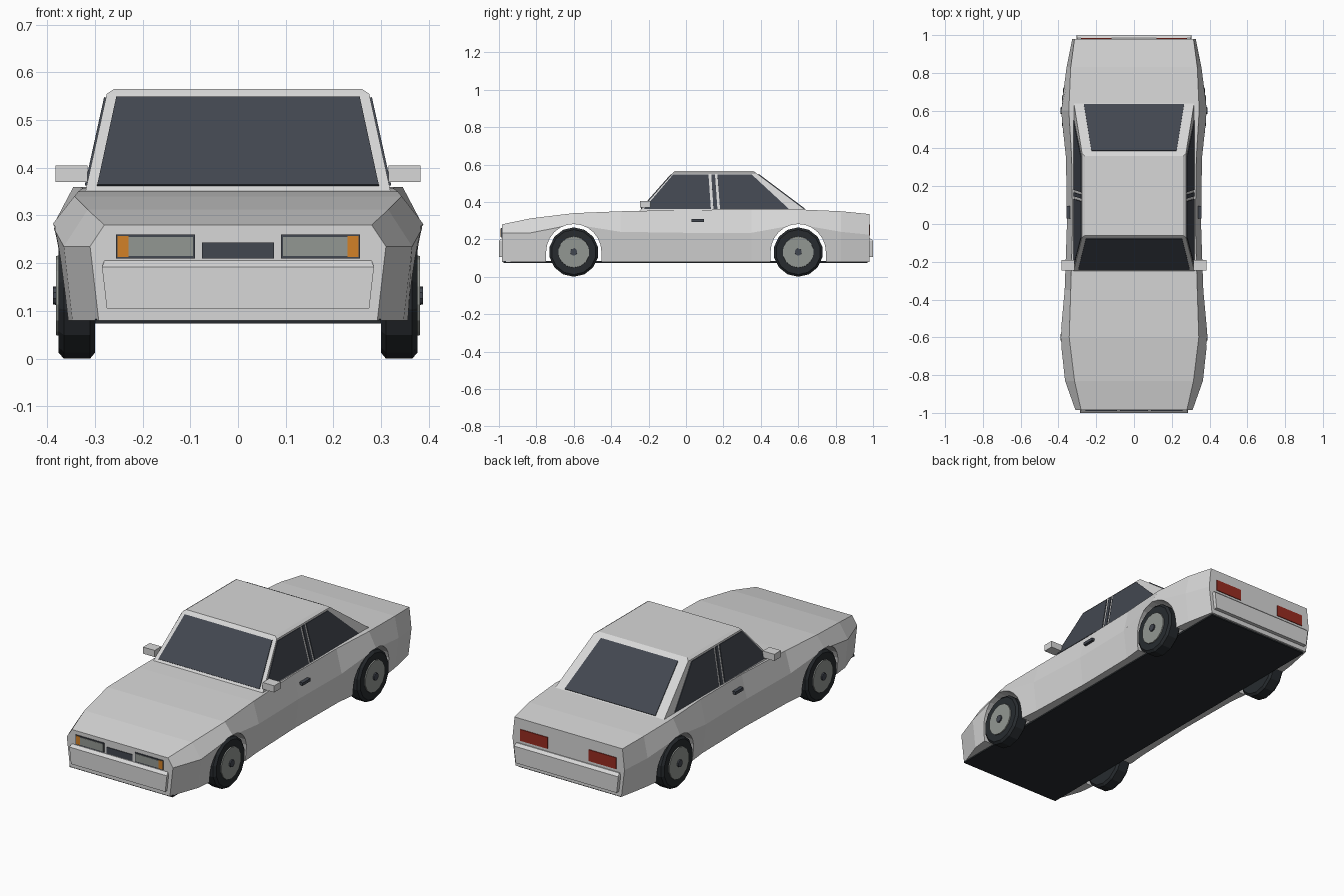
import bpy, bmesh, math
from mathutils import Vector

old = bpy.data.objects.get("Cube")
if old:
    bpy.data.objects.remove(old)


def material(name, r, g, b):
    m = bpy.data.materials.new(name)
    m.use_nodes = True
    m.diffuse_color = (r, g, b, 1)
    m.node_tree.nodes["Principled BSDF"].inputs["Base Color"].default_value = (r, g, b, 1)
    return m


PAINT = material("silver paint", 0.68, 0.68, 0.68)
GLASS = material("dark glass", 0.055, 0.063, 0.08)
RUBBER = material("black rubber", 0.02, 0.024, 0.028)
METAL = material("grey metal", 0.29, 0.31, 0.29)
ORANGE = material("orange lamp", 0.65, 0.22, 0.02)
RED = material("red lamp", 0.32, 0.025, 0.015)


def loft(name, rings, mat):
    """Skin a list of equal-length closed rings and cap both ends."""
    bm = bmesh.new()
    loops = [[bm.verts.new(p) for p in ring] for ring in rings]
    n = len(loops[0])
    for a, b in zip(loops, loops[1:]):
        for i in range(n):
            j = (i + 1) % n
            bm.faces.new((a[i], a[j], b[j], b[i]))
    bm.faces.new(loops[0])
    bm.faces.new(loops[-1])
    bmesh.ops.recalc_face_normals(bm, faces=bm.faces)
    mesh = bpy.data.meshes.new(name)
    bm.to_mesh(mesh)
    bm.free()
    mesh.materials.append(mat)
    obj = bpy.data.objects.new(name, mesh)
    bpy.context.collection.objects.link(obj)
    return obj


def plate(name, points, out, mat, thick=0.004):
    """Thin flat polygon raised from a surface in the direction out."""
    pts = [Vector(p) for p in points]
    out = Vector(out).normalized()
    return loft(name, [[p - out * 0.003 for p in pts], [p + out * thick for p in pts]], mat)


def rect(x0, x1, z0, z1, y):
    return [(x0, y, z0), (x1, y, z0), (x1, y, z1), (x0, y, z1)]


def box(name, x0, x1, y0, y1, z0, z1, mat):
    return loft(name, [rect(x0, x1, z0, z1, y0), rect(x0, x1, z0, z1, y1)], mat)


# Lower body: y, waist half-width, waist height, shoulder half-width, shoulder height
stations = [
    (-0.985, 0.31, 0.235, 0.28, 0.28),
    (-0.83, 0.365, 0.235, 0.315, 0.312),
    (-0.6, 0.39, 0.28, 0.343, 0.34),
    (-0.35, 0.367, 0.24, 0.335, 0.35),
    (0.0, 0.355, 0.235, 0.325, 0.357),
    (0.35, 0.36, 0.235, 0.33, 0.36),
    (0.6, 0.387, 0.28, 0.345, 0.36),
    (0.83, 0.357, 0.24, 0.335, 0.35),
    (0.98, 0.327, 0.225, 0.315, 0.335),
]
rings = []
for y, waist, wz, top, tz in stations:
    half = [(waist - 0.018, 0.08), (waist, wz), (top, tz)]
    rings.append([(x, y, z) for x, z in half] + [(-x, y, z) for x, z in reversed(half)])
body = loft("body", rings, PAINT)

# Wheel arches cut through the body
AXLES = (-0.6, 0.6)
WHEEL_Z = 0.132
cutters = []
for y in AXLES:
    arch = [(y + 0.148, 0.0)]
    for i in range(13):
        a = math.pi * i / 12
        arch.append((y + 0.148 * math.cos(a), WHEEL_Z + 0.15 * math.sin(a)))
    arch.append((y - 0.148, 0.0))
    cutter = loft("arch_cutter", [[(x, py, pz) for py, pz in arch] for x in (-0.5, 0.5)], PAINT)
    cutter.hide_render = True
    mod = body.modifiers.new("arch", 'BOOLEAN')
    mod.operation = 'DIFFERENCE'
    mod.solver = 'EXACT'
    mod.object = cutter
    cutters.append(cutter)
deps = bpy.context.evaluated_depsgraph_get()
cut_mesh = bpy.data.meshes.new_from_object(body.evaluated_get(deps))
body.modifiers.clear()
body.data = cut_mesh
for cutter in cutters:
    bpy.data.objects.remove(cutter)

# Floor
box("floor", -0.3, 0.3, -0.975, 0.97, 0.073, 0.083, RUBBER)


# Cabin with a slightly chamfered roof
def cabin_ring(w, y0, y1, z):
    return [(-w, y0, z), (w, y0, z), (w, y1, z), (-w, y1, z)]


loft("cabin", [cabin_ring(0.321, -0.255, 0.655, 0.345),
               cabin_ring(0.275, -0.07, 0.375, 0.555),
               cabin_ring(0.26, -0.06, 0.36, 0.565)], PAINT)


def front_y(z):
    return -0.255 + (z - 0.345) * 0.185 / 0.21


def rear_y(z):
    return 0.655 - (z - 0.345) * 0.28 / 0.21


def side_x(z):
    return 0.321 - (z - 0.345) * 0.046 / 0.21


# Windscreen and rear window
LOW, HIGH = 0.362, 0.547
for name, y_at, w0, w1, out in (("windscreen", front_y, 0.295, 0.255, (0, -0.21, 0.185)),
                                ("rear_window", rear_y, 0.265, 0.225, (0, 0.21, 0.28))):
    plate(name, [(-w0, y_at(LOW), LOW), (w0, y_at(LOW), LOW),
                 (w1, y_at(HIGH), HIGH), (-w1, y_at(HIGH), HIGH)], out, GLASS)

# Side windows: lower front, lower rear, upper rear, upper front
panes = {"front_side_window": (-0.225, 0.133, 0.12, -0.068),
         "quarter_light": (0.147, 0.168, 0.155, 0.135),
         "rear_side_window": (0.182, 0.55, 0.35, 0.168)}
for side, s in (("left", 1), ("right", -1)):
    for name, ys in panes.items():
        pts = [(s * side_x(z), y, z) for y, z in zip(ys, (LOW, LOW, HIGH, HIGH))]
        plate(side + "_" + name, pts, (s * 0.21, 0, 0.046), GLASS)

    # Mirrors and door handles
    box(side + "_mirror", s * 0.315, s * 0.383, -0.245, -0.19, 0.37, 0.405, PAINT)
    box(side + "_door_handle", s * 0.33, s * 0.357, 0.03, 0.095, 0.293, 0.308, GLASS)

    # Headlamps, indicators and tail lamps
    nose, tail = -0.985, 0.98
    plate(side + "_lamp_bezel", rect(s * 0.09, s * 0.256, 0.21, 0.26, nose), (0, -1, 0), GLASS)
    plate(side + "_headlamp", rect(s * 0.094, s * 0.23, 0.215, 0.255, nose), (0, -1, 0), METAL, 0.006)
    plate(side + "_indicator", rect(s * 0.23, s * 0.253, 0.213, 0.257, nose), (0, -1, 0), ORANGE, 0.006)
    plate(side + "_tail_lamp", rect(s * 0.12, s * 0.28, 0.22, 0.28, tail), (0, 1, 0), RED)

# Grille and bumpers
plate("grille", rect(-0.075, 0.075, 0.21, 0.243, -0.985), (0, -1, 0), GLASS)
for name, s, w in (("front_bumper", -1, 0.28), ("rear_bumper", 1, 0.3)):
    levels = ((0.105, w - 0.005, 1.0), (0.192, w + 0.005, 1.0), (0.205, w, 0.985))
    loft(name, [[(-x, s * 0.95, z), (x, s * 0.95, z), (x, s * y, z), (-x, s * y, z)]
                for z, x, y in levels], PAINT)
plate("bumper_intake", rect(-0.12, 0.12, 0.122, 0.157, -0.998), (0, -1, 0), GLASS, 0.002)


# Wheels: each part is turned from (x, radius) pairs about the axle
def turned(name, profile, s, axle, sides, mat):
    rings = []
    for x, r in profile:
        angles = [math.tau * (i + 0.5) / sides for i in range(sides)]
        rings.append([(s * x, axle + r * math.cos(a), WHEEL_Z + r * math.sin(a)) for a in angles])
    return loft(name, rings, mat)


for end, axle in zip(("front", "rear"), AXLES):
    for side, s in (("left", 1), ("right", -1)):
        tag = end + "_" + side
        turned(tag + "_tyre", ((0.3, 0.12), (0.31, 0.132), (0.365, 0.132), (0.376, 0.12)),
               s, axle, 14, RUBBER)
        turned(tag + "_rim", ((0.36, 0.087), (0.381, 0.083)), s, axle, 14, METAL)
        turned(tag + "_hub_cap", ((0.37, 0.02), (0.388, 0.019)), s, axle, 10, GLASS)
